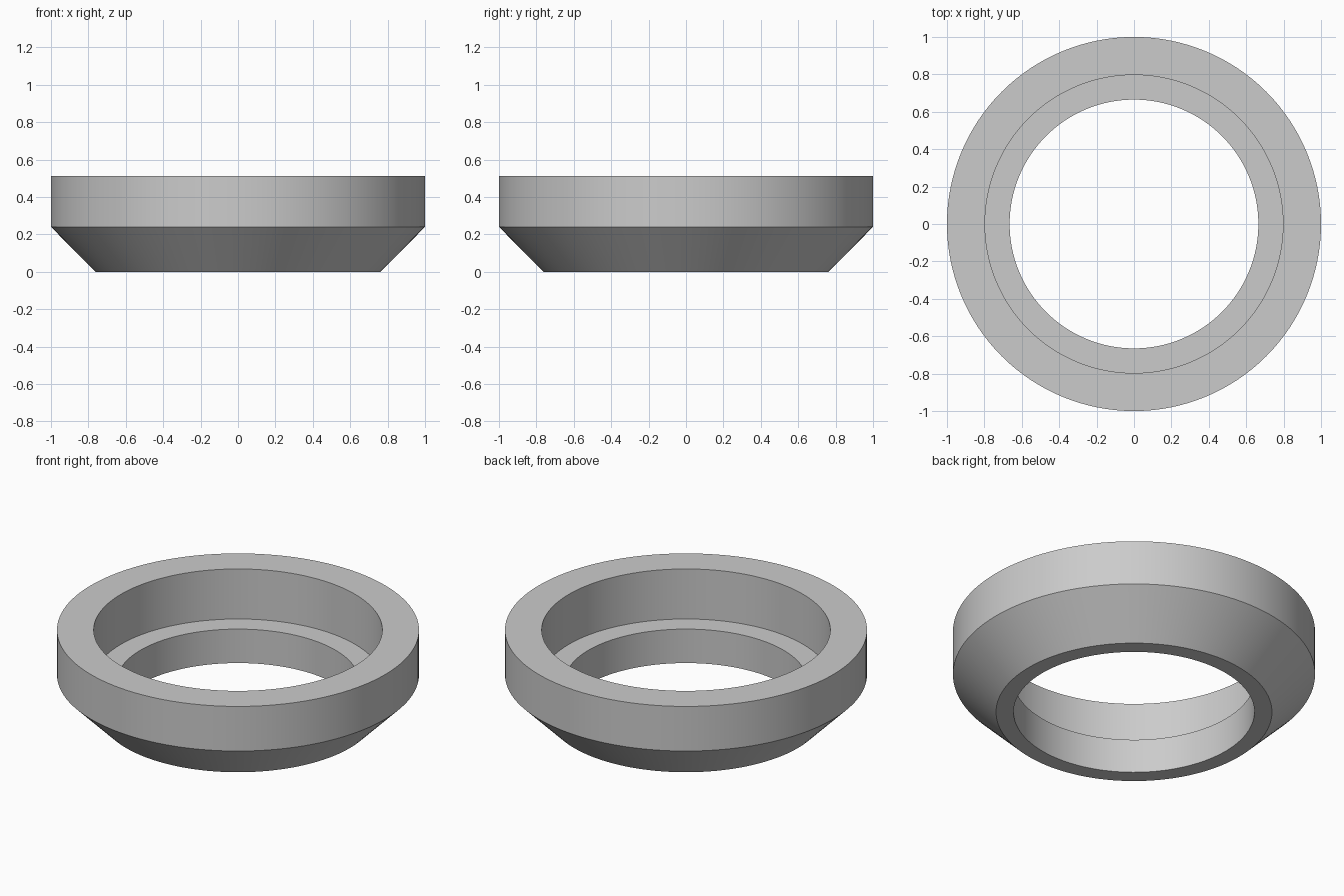
import bpy
import bmesh
import math
from mathutils import Matrix

cube = bpy.data.objects.get("Cube")
if cube:
    bpy.data.objects.remove(cube, do_unlink=True)

SEGMENTS = 128

# Single grey material
grey = bpy.data.materials.new("light grey")
grey.use_nodes = True
colour = (0.6, 0.6, 0.6, 1.0)
grey.diffuse_color = colour
grey.node_tree.nodes["Principled BSDF"].inputs["Base Color"].default_value = colour

# Closed cross-section (radius, height): chamfered outside, stepped bore
profile = [
    (0.665, 0.0), (0.762, 0.0),
    (1.0, 0.24), (1.0, 0.512),
    (0.797, 0.512), (0.797, 0.207),
    (0.665, 0.207),
]


def lathe(name, points, material):
    """Revolve a closed cross-section around the z axis."""
    bm = bmesh.new()
    rings = []
    for i in range(SEGMENTS):
        turn = Matrix.Rotation(math.tau * i / SEGMENTS, 3, "Z")
        rings.append([bm.verts.new(turn.col[0] * r + turn.col[2] * z) for r, z in points])
    for i, ring in enumerate(rings):
        following = rings[(i + 1) % SEGMENTS]
        for j in range(len(points)):
            k = (j + 1) % len(points)
            bm.faces.new((ring[j], following[j], following[k], ring[k]))
    bmesh.ops.recalc_face_normals(bm, faces=bm.faces)
    mesh = bpy.data.meshes.new(name)
    bm.to_mesh(mesh)
    bm.free()
    mesh.materials.append(material)
    obj = bpy.data.objects.new(name, mesh)
    bpy.context.collection.objects.link(obj)
    return obj


# Stepped ring, smooth around and sharp at the profile corners
ring = lathe("stepped_ring", profile, grey)
bpy.ops.object.select_all(action="DESELECT")
ring.select_set(True)
bpy.context.view_layer.objects.active = ring
bpy.ops.object.shade_smooth_by_angle(angle=math.radians(30))
